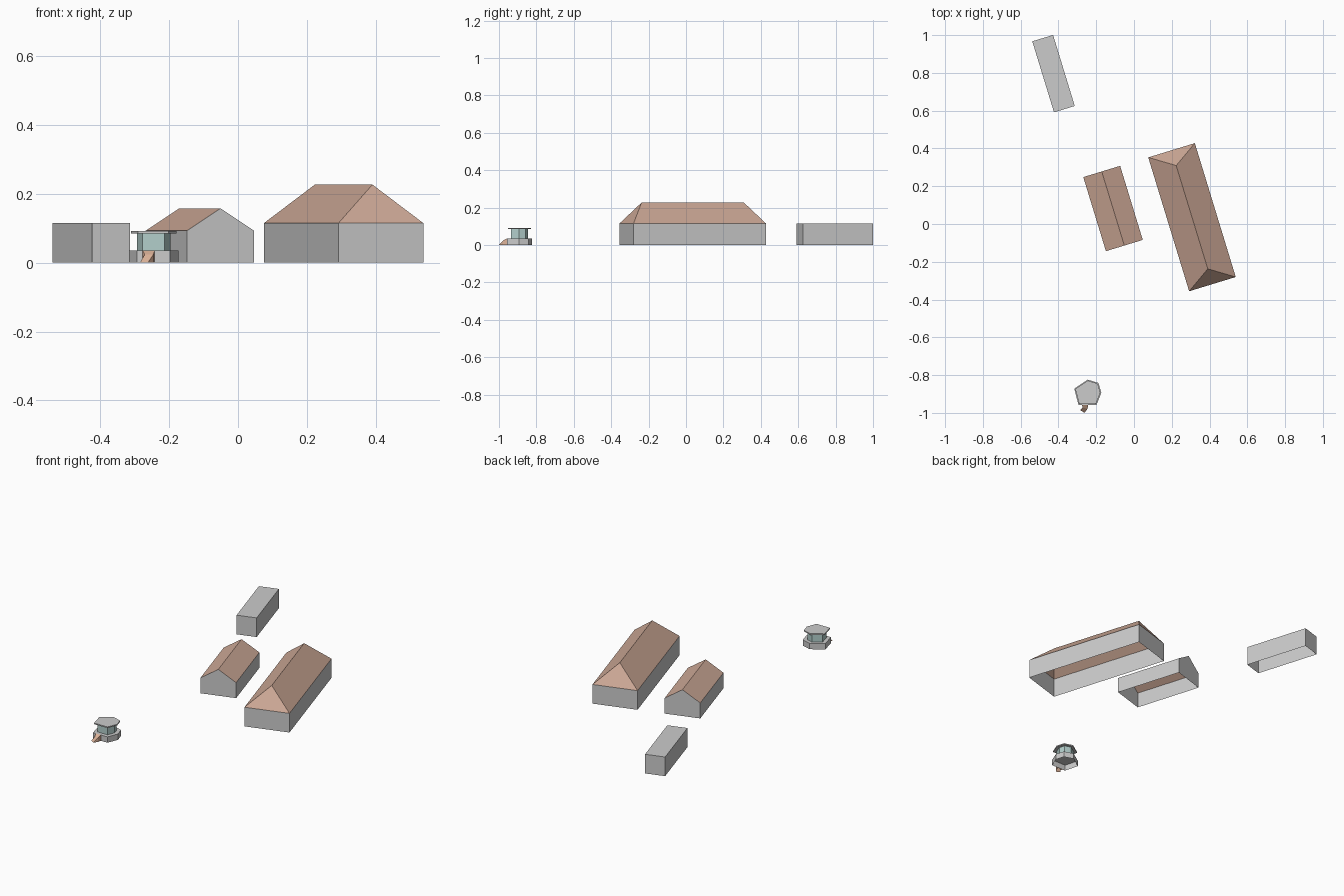
import bpy, math
from math import radians

if "Cube" in bpy.data.objects:
    bpy.data.objects.remove(bpy.data.objects["Cube"])


def material(name, color):
    m = bpy.data.materials.new(name)
    m.diffuse_color = color
    m.use_nodes = True
    m.node_tree.nodes["Principled BSDF"].inputs["Base Color"].default_value = m.diffuse_color
    return m


ROOF = material("clay", (0.62, 0.40, 0.31, 1))
GLASS = material("glass", (0.45, 0.62, 0.60, 1))
RAMP = material("timber", (0.72, 0.45, 0.32, 1))


def mesh(name, verts, faces, mat=None, loc=(0, 0, 0), angle=0):
    me = bpy.data.meshes.new(name)
    me.from_pydata(verts, [], faces)
    ob = bpy.data.objects.new(name, me)
    bpy.context.collection.objects.link(ob)
    ob.location = loc
    ob.rotation_euler.z = radians(angle)
    if mat:
        me.materials.append(mat)
    return ob


def prism(name, outline, z0, z1, mat=None, top=True, bottom=False):
    """Upright walls over an outline, with optional caps."""
    n = len(outline)
    verts = [(x, y, z) for z in (z0, z1) for x, y in outline]
    faces = [(i, (i + 1) % n, (i + 1) % n + n, i + n) for i in range(n)]
    if top:
        faces.append(tuple(range(n, 2 * n)))
    if bottom:
        faces.append(tuple(reversed(range(n))))
    return mesh(name, verts, faces, mat)


def building(name, center, width, length, eave, ridge=None, ridge_len=0, angle=17):
    """Open-bottomed building: flat top, gable roof or hip roof."""
    w, l = width / 2, length / 2
    walls = prism(name + "_walls", [(-w, -l), (w, -l), (w, l), (-w, l)], 0, eave,
                  top=ridge is None)
    walls.location = (*center, 0)
    walls.rotation_euler.z = radians(angle)
    if ridge is None:
        return
    r = ridge_len / 2
    verts = [(-w, -l, eave), (w, -l, eave), (w, l, eave), (-w, l, eave),
             (0, -r, ridge), (0, r, ridge)]
    ends = [(0, 1, 4), (2, 3, 5)]
    slopes = [(1, 2, 5, 4), (3, 0, 4, 5)]
    hipped = ridge_len < length
    loc = (*center, 0)
    mesh(name + "_roof", verts, slopes + (ends if hipped else []), ROOF, loc, angle)
    if not hipped:
        mesh(name + "_gables", verts, ends, None, loc, angle)


# Three buildings
building("hip_house", (0.307, 0.036), 0.258, 0.741, 0.115, 0.227, 0.572)
building("gable_house", (-0.111, 0.082), 0.204, 0.41, 0.093, 0.158, 0.41)
building("flat_shed", (-0.426, 0.796), 0.115, 0.393, 0.115)

# Six-sided kiosk: plinth, glazed room and flat roof share one outline
CX, CY = -0.2445, -0.889
HEX = [(-0.046, -0.063), (0.043, -0.063), (0.0665, -0.004),
       (0.052, 0.044), (0.0, 0.060), (-0.0665, 0.016)]


def ring(s):
    return [(CX + x * s, CY + y * s) for x, y in HEX]


prism("kiosk_plinth", ring(1.08), 0, 0.035)
prism("kiosk_room", ring(0.73), 0.035, 0.085, GLASS, top=False)
prism("kiosk_roof", ring(1.0), 0.085, 0.092, bottom=True)

# Curved entry ramp, as left/right edge pairs going down
EDGES = [((-0.277, -0.957), (-0.242, -0.957), 0.035),
         ((-0.271, -0.972), (-0.246, -0.978), 0.024),
         ((-0.285, -0.985), (-0.262, -1.0), 0.0)]
rv, rf = [], []
for left, right, z in EDGES:
    rv += [(*left, z), (*right, z), (*left, 0), (*right, 0)]
for k in (0, 4):
    rf += [(k, k + 4, k + 5, k + 1), (k, k + 2, k + 6, k + 4), (k + 1, k + 5, k + 7, k + 3)]
mesh("entry_ramp", rv, rf, RAMP)
